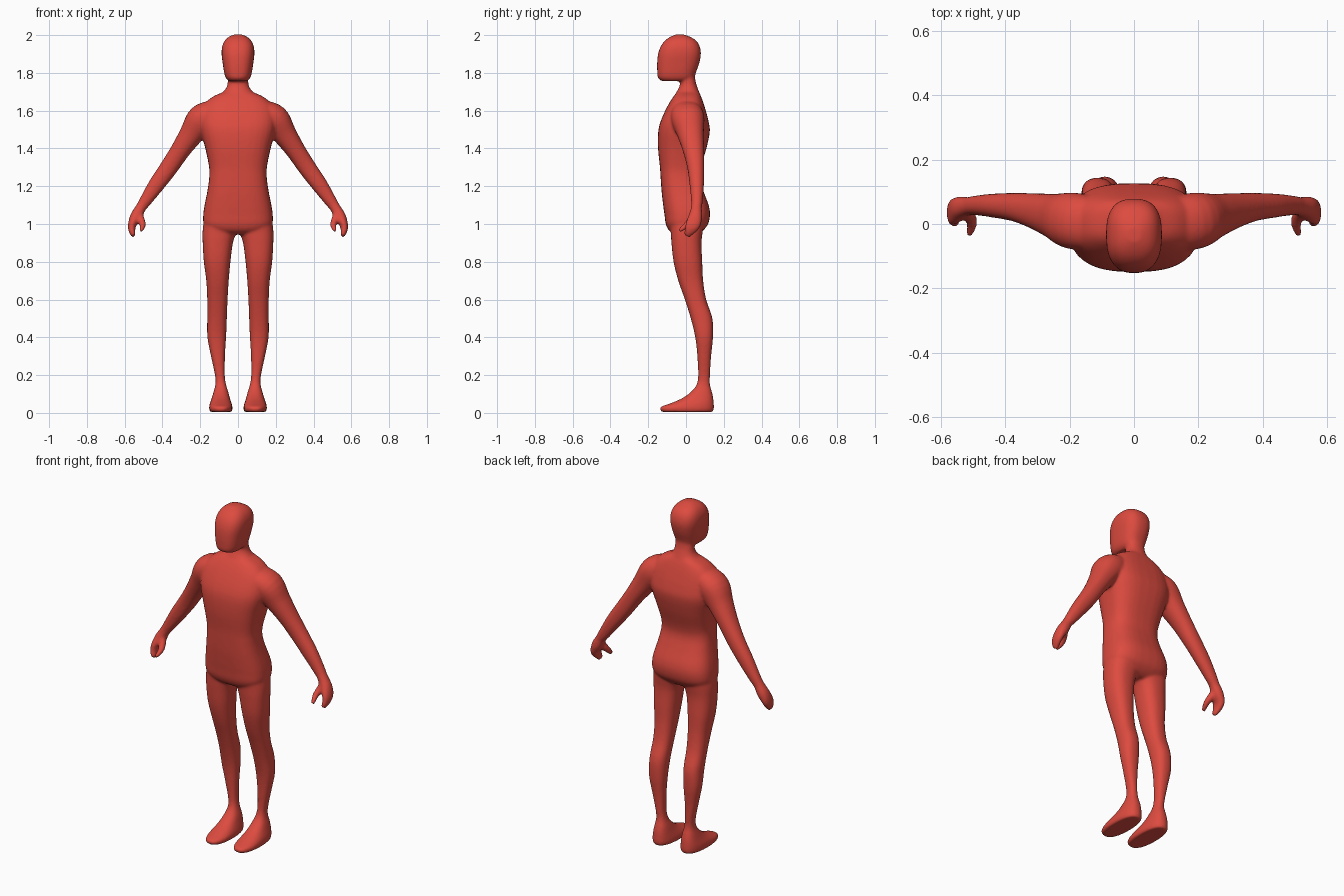
import bpy, bmesh, math
from mathutils import Vector

skin = bpy.data.materials.new("red")
skin.diffuse_color = (0.72, 0.07, 0.05, 1)

body = bmesh.new()


def smooth_rows(rows, sub=4):
    """Catmull-Rom interpolation of rows of numbers."""
    out = []
    for i in range(len(rows) - 1):
        p0, p1, p2 = rows[max(i - 1, 0)], rows[i], rows[i + 1]
        p3 = rows[min(i + 2, len(rows) - 1)]
        for k in range(sub):
            t = k / sub
            out.append([0.5 * (2 * b + (c - a) * t + (2 * a - 5 * b + 4 * c - d) * t * t
                               + (3 * b - a - 3 * c + d) * t ** 3)
                        for a, b, c, d in zip(p0, p1, p2, p3)])
    return out + [list(rows[-1])]


def loft(rings):
    """Closed skin over rings of (centre, u axis, v axis, roundness)."""
    n, loops = 32, []
    for c, u, v, e in rings:
        loop = []
        for i in range(n):
            a = 2 * math.pi * i / n
            cu = math.copysign(abs(math.cos(a)) ** (2 / e), math.cos(a))
            cv = math.copysign(abs(math.sin(a)) ** (2 / e), math.sin(a))
            loop.append(body.verts.new(c + u * cu + v * cv))
        loops.append(loop)
    faces = [body.faces.new(loops[0]), body.faces.new(loops[-1])]
    for a, b in zip(loops, loops[1:]):
        for i in range(n):
            j = (i + 1) % n
            faces.append(body.faces.new((a[i], a[j], b[j], b[i])))
    bmesh.ops.recalc_face_normals(body, faces=faces)


def stack(rows, e, s=1):
    """Horizontal slices: z, x min, x max, y front, y back."""
    loft([(Vector((s * (x0 + x1) / 2, (y0 + y1) / 2, z)), Vector(((x1 - x0) / 2, 0, 0)),
           Vector((0, (y1 - y0) / 2, 0)), e) for z, x0, x1, y0, y1 in smooth_rows(rows)])


def centred(rows, e):
    """Slices symmetric about x = 0: z, half width, y front, y back."""
    stack([(z, -w, w, f, b) for z, w, f, b in rows], e)


def limb(rows, s):
    """Tube along a path: x, y, z, radius across, radius front to back."""
    rows = smooth_rows(rows)
    pts = [Vector((s * r[0], r[1], r[2])) for r in rows]
    rings = []
    for i, r in enumerate(rows):
        t = (pts[min(i + 1, len(pts) - 1)] - pts[max(i - 1, 0)]).normalized()
        u = t.cross(Vector((0, 1, 0))).normalized()
        rings.append((pts[i], u * r[3], t.cross(u) * r[4], 2.2))
    loft(rings)


# head
centred([(1.757, .050, -.130, .020), (1.772, .064, -.148, .043), (1.80, .073, -.152, .052),
         (1.85, .081, -.153, .070), (1.90, .087, -.148, .079), (1.94, .084, -.134, .073),
         (1.97, .071, -.112, .055), (1.99, .050, -.085, .024), (2.003, .022, -.055, -.01)], 2.6)
# neck
centred([(1.82, .045, -.025, .045), (1.76, .054, -.030, .050), (1.725, .060, -.036, .060),
         (1.69, .085, -.055, .073), (1.65, .110, -.070, .085)], 2.2)
# torso and hips
centred([(1.70, .075, -.045, .068), (1.67, .140, -.070, .082), (1.62, .188, -.100, .099),
         (1.55, .202, -.132, .118), (1.49, .197, -.147, .126), (1.40, .173, -.148, .108),
         (1.30, .153, -.138, .078), (1.24, .153, -.134, .073), (1.17, .163, -.129, .094),
         (1.10, .177, -.121, .120), (1.05, .184, -.114, .127), (1.0, .182, -.107, .117),
         (.965, .150, -.090, .090), (.945, .090, -.060, .060)], 2.8)

for side in (1, -1):
    # leg and foot
    stack([(1.05, .02, .175, -.09, .10), (.97, .008, .187, -.082, .09), (.90, .027, .187, -.077, .082),
           (.80, .040, .181, -.066, .086), (.70, .049, .168, -.041, .091), (.60, .055, .163, -.006, .107),
           (.50, .059, .163, .025, .140), (.40, .063, .162, .049, .143), (.30, .069, .143, .060, .133),
           (.20, .070, .122, .064, .127), (.15, .063, .120, .056, .127), (.11, .051, .130, .025, .138),
           (.075, .042, .140, -.025, .145), (.05, .034, .149, -.085, .147), (.033, .029, .153, -.132, .148),
           (.018, .029, .153, -.138, .147), (.005, .035, .147, -.128, .141)], 2.4, side)
    # arm, palm and curled fingers
    limb([(.12, 0, 1.60, .060, .080), (.19, .01, 1.555, .080, .088), (.247, .025, 1.475, .064, .070),
          (.305, .040, 1.39, .052, .056), (.365, .052, 1.30, .048, .045), (.43, .057, 1.21, .043, .038),
          (.488, .058, 1.125, .033, .031), (.515, .055, 1.085, .028, .029), (.540, .050, 1.04, .031, .036),
          (.559, .038, 1.00, .023, .040), (.562, .022, .968, .018, .031), (.553, .004, .936, .012, .016)], side)
    # thumb
    limb([(.532, .048, 1.06, .022, .022), (.514, .030, 1.025, .020, .020), (.505, .006, .998, .017, .017),
          (.507, -.015, .980, .014, .014), (.514, -.036, .964, .010, .010)], side)

mesh = bpy.data.meshes.new("body")
body.to_mesh(mesh)
body.free()
mesh.materials.append(skin)
figure = bpy.data.objects.new("body", mesh)
bpy.context.collection.objects.link(figure)

# fuse all parts into one soft skin
fuse = figure.modifiers.new("fuse", 'REMESH')
fuse.mode = 'VOXEL'
fuse.voxel_size = 0.007
fuse.use_smooth_shade = True
soften = figure.modifiers.new("soften", 'SMOOTH')
soften.factor = 0.5
soften.iterations = 10
